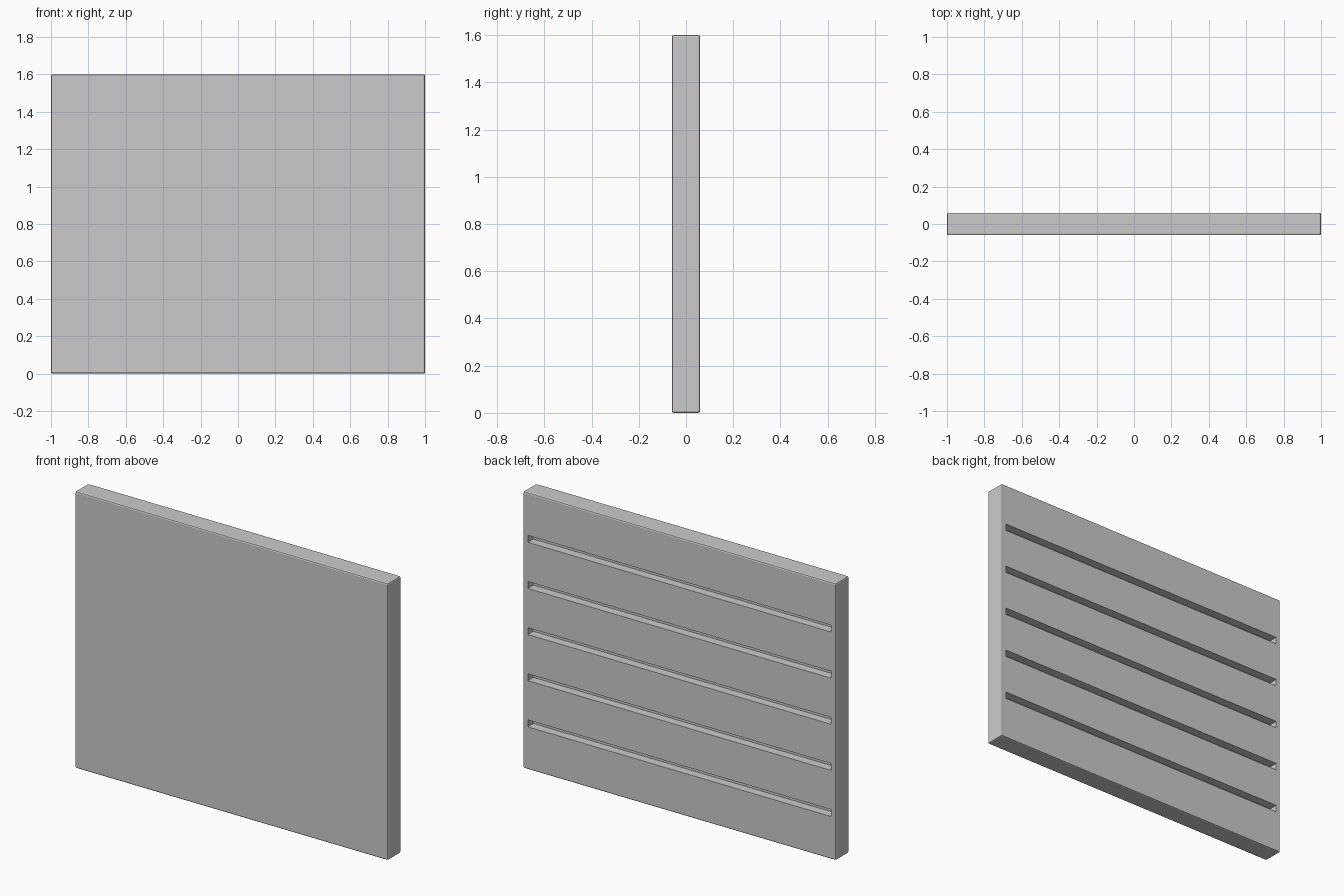
import bpy

if "Cube" in bpy.data.objects:
    bpy.data.objects.remove(bpy.data.objects["Cube"])

W, D, H = 2.0, 0.12, 1.6      # panel size
SLOTS = 5
SLOT_W, SLOT_H, SLOT_D = 1.94, 0.04, 0.05


def box(name, size, loc):
    bpy.ops.mesh.primitive_cube_add(size=1, location=loc)
    ob = bpy.context.object
    ob.name = name
    ob.scale = size
    bpy.ops.object.transform_apply(location=False, rotation=False, scale=True)
    return ob


# Solid panel with finely chamfered edges
panel = box("panel", (W, D, H), (0, 0, H / 2))
bevel = panel.modifiers.new("edge_bevel", 'BEVEL')
bevel.width = 0.008
bevel.segments = 2

# Evenly spaced horizontal grooves in the back face
cutter = box("groove_cutter", (SLOT_W, SLOT_D * 2, SLOT_H), (0, D / 2, H / (SLOTS + 1)))
array = cutter.modifiers.new("rows", 'ARRAY')
array.count = SLOTS
array.use_relative_offset = False
array.use_constant_offset = True
array.constant_offset_displace = (0, 0, H / (SLOTS + 1))
cutter.hide_render = True
cutter.display_type = 'WIRE'

cut = panel.modifiers.new("grooves", 'BOOLEAN')
cut.operation = 'DIFFERENCE'
cut.solver = 'EXACT'
cut.object = cutter
